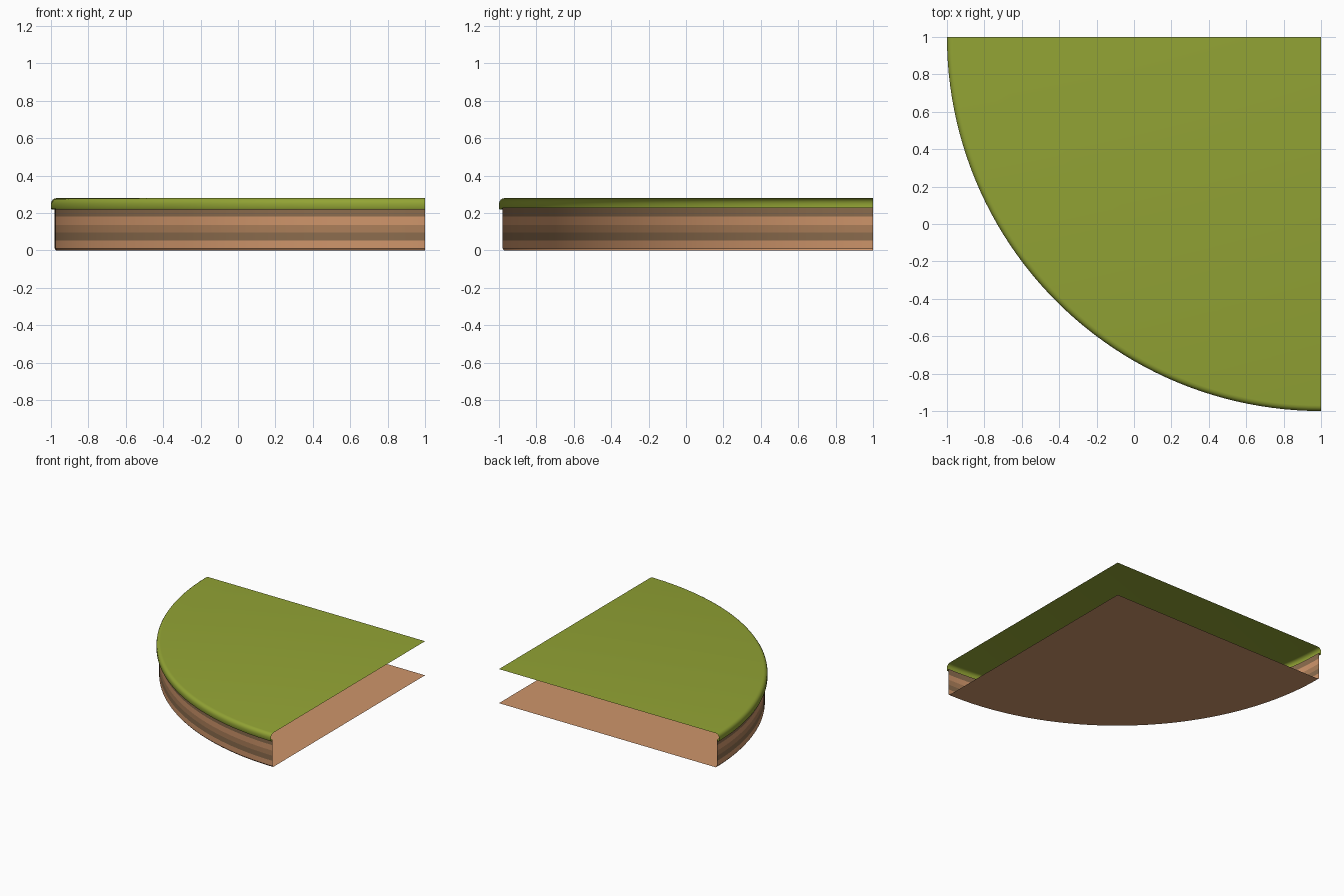
import bpy, bmesh, math

if "Cube" in bpy.data.objects:
    bpy.data.objects.remove(bpy.data.objects["Cube"])

SEG = 48
CX, CY = 1.0, 1.0   # corner of the quarter disc


def material(name, rgb):
    m = bpy.data.materials.new(name)
    m.diffuse_color = (*rgb, 1)
    m.use_nodes = True
    m.node_tree.nodes["Principled BSDF"].inputs["Base Color"].default_value = m.diffuse_color
    return m


def quarter_sweep(name, profile, mats, bands):
    """Sweep (radius, z) points through a quarter turn; radius 0 closes at the corner."""
    bm = bmesh.new()
    rows = []
    for r, z in profile:
        if r == 0:
            rows.append([bm.verts.new((CX, CY, z))] * (SEG + 1))
            continue
        row = []
        for i in range(SEG + 1):
            a = math.pi + math.pi / 2 * i / SEG
            row.append(bm.verts.new((CX + r * math.cos(a), CY + r * math.sin(a), z)))
        rows.append(row)
    for k in range(len(rows) - 1):
        lo, hi = rows[k], rows[k + 1]
        if profile[k][0] == 0:        # one flat sheet for the floor
            f = [bm.faces.new([lo[0]] + hi[::-1])]
        elif profile[k + 1][0] == 0:  # one flat sheet for the top
            f = [bm.faces.new([hi[0]] + lo)]
        else:
            f = [bm.faces.new((lo[i], lo[i + 1], hi[i + 1], hi[i])) for i in range(SEG)]
        for face in f:
            face.material_index = bands[k]
    me = bpy.data.meshes.new(name)
    bm.to_mesh(me)
    bm.free()
    for m in mats:
        me.materials.append(m)
    ob = bpy.data.objects.new(name, me)
    bpy.context.collection.objects.link(ob)
    bpy.ops.object.select_all(action='DESELECT')
    ob.select_set(True)
    bpy.context.view_layer.objects.active = ob
    bpy.ops.object.shade_smooth_by_angle(angle=math.radians(35))
    return ob


grass = material("grass", (0.29, 0.37, 0.035))
light = material("dirt_light", (0.62, 0.30, 0.145))
mid = material("dirt_mid", (0.41, 0.21, 0.10))
dark = material("dirt_dark", (0.26, 0.15, 0.075))

# Layered earth: floor, small bottom bevel, banded wall; open on the straight sides
earth = [(0, 0), (1.972, 0), (1.98, 0.01), (1.98, 0.053), (1.98, 0.095),
         (1.98, 0.137), (1.98, 0.182), (1.98, 0.23)]
quarter_sweep("earth_base", earth, [light, mid, dark], [0, 0, 0, 2, 1, 0, 2])

# Grass sheet with an overhanging rounded lip
R = 0.03
lip = [(1.98, 0.23), (1.988, 0.223), (1.997, 0.22), (2.0, 0.225)]
lip += [(2 - R + R * math.cos(t * math.pi / 8), 0.25 + R * math.sin(t * math.pi / 8))
        for t in range(5)]
lip.append((0, 0.28))
quarter_sweep("grass_top", lip, [grass], [0] * (len(lip) - 1))
